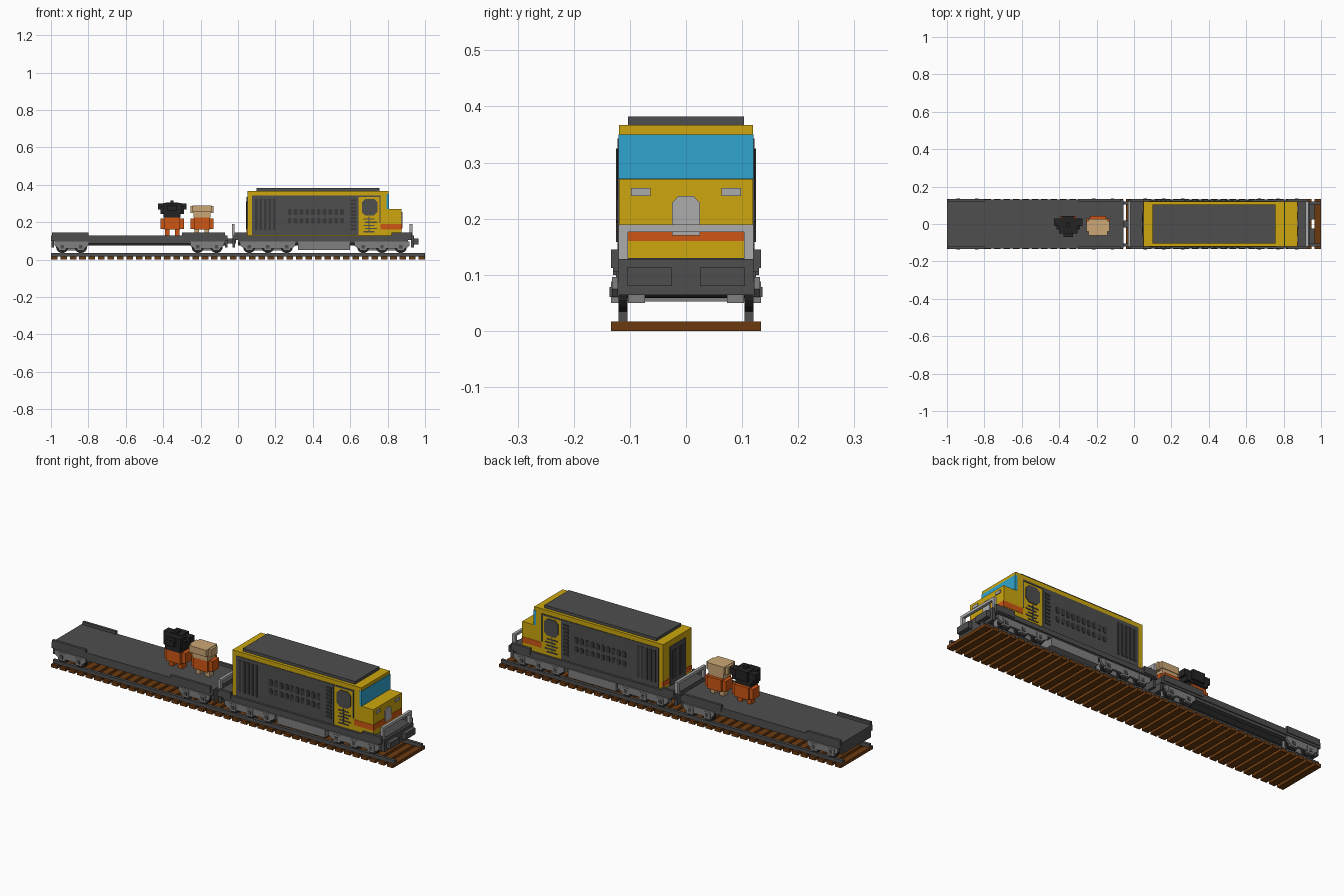
import bpy, bmesh, math

cube = bpy.data.objects.get("Cube")
if cube:
    bpy.data.objects.remove(cube, do_unlink=True)


def material(name, rgb):
    lin = [((c / 255 + 0.055) / 1.055) ** 2.4 for c in rgb]
    m = bpy.data.materials.new(name)
    m.use_nodes = True
    m.diffuse_color = (*lin, 1)
    m.node_tree.nodes["Principled BSDF"].inputs["Base Color"].default_value = (*lin, 1)
    return m


DARK = material("dark grey", (78, 78, 78))
VENT = material("charcoal", (58, 58, 58))
MID = material("mid grey", (128, 128, 128))
LIGHT = material("light grey", (172, 172, 172))
YELLOW = material("yellow", (205, 167, 14))
ORANGE = material("orange", (206, 86, 20))
BLUE = material("glass blue", (48, 165, 205))
BROWN = material("brown", (108, 58, 16))
BLACK = material("black", (36, 36, 36))
TAN = material("tan", (204, 167, 118))


def finish(name, bm, mat):
    bmesh.ops.recalc_face_normals(bm, faces=bm.faces[:])
    me = bpy.data.meshes.new(name)
    bm.to_mesh(me)
    bm.free()
    me.materials.append(mat)
    ob = bpy.data.objects.new(name, me)
    bpy.context.collection.objects.link(ob)
    return ob


def boxes(name, mat, *specs):
    """One object made of boxes, each (x0, x1, y0, y1, z0, z1)."""
    bm = bmesh.new()
    for x0, x1, y0, y1, z0, z1 in specs:
        vs = bmesh.ops.create_cube(bm, size=1)["verts"]
        for v in vs:
            v.co.x = x1 if v.co.x > 0 else x0
            v.co.y = y1 if v.co.y > 0 else y0
            v.co.z = z1 if v.co.z > 0 else z0
    return finish(name, bm, mat)


def both(x0, x1, y0, y1, z0, z1):
    """A box and its mirror across y = 0."""
    return [(x0, x1, y0, y1, z0, z1), (x0, x1, -y1, -y0, z0, z1)]


def extrude(name, mat, pts, y0, y1, axis="y"):
    """Extrude a flat outline along y (points are x, z) or x (points are y, z)."""
    bm = bmesh.new()
    co = (lambda p, d: (p[0], d, p[1])) if axis == "y" else (lambda p, d: (d, p[0], p[1]))
    a = [bm.verts.new(co(p, y0)) for p in pts]
    b = [bm.verts.new(co(p, y1)) for p in pts]
    bm.faces.new(a)
    bm.faces.new(b[::-1])
    for i in range(len(pts)):
        j = (i + 1) % len(pts)
        bm.faces.new((a[i], a[j], b[j], b[i]))
    return finish(name, bm, mat)


def wheels(name, xs):
    bm = bmesh.new()
    for x in xs:
        for y, r, d in ((0.112, 0.033, 0.016), (-0.112, 0.033, 0.016), (0, 0.009, 0.21)):
            vs = bmesh.ops.create_cone(bm, cap_ends=True, segments=16, radius1=r, radius2=r, depth=d)["verts"]
            for v in vs:
                v.co = (v.co.x + x, v.co.z + y, v.co.y + 0.068)
    return finish(name, bm, BLACK)


def bogie(name, cx, half, axles):
    # side frames, axle boxes, cross beam and wheels
    xs = [cx + a for a in axles]
    for s, side in ((1, "left"), (-1, "right")):
        pts = [(cx - half, 0.096), (cx - half, 0.075), (cx - half + 0.02, 0.06),
               (cx + half - 0.02, 0.06), (cx + half, 0.075), (cx + half, 0.096)]
        extrude(f"{name}_frame_{side}", MID, pts, s * 0.121, s * 0.132)
    boxes(name + "_axle_boxes", MID, *[b for x in xs for b in both(x - 0.02, x + 0.02, 0.12, 0.134, 0.05, 0.088)])
    boxes(name + "_bearings", DARK, *[b for x in xs for b in both(x - 0.009, x + 0.009, 0.13, 0.136, 0.06, 0.078)])
    boxes(name + "_bolster", MID, *both(cx - half + 0.02, cx + half - 0.02, 0.073, 0.103, 0.05, 0.096))
    boxes(name + "_pivot", DARK, (cx - 0.03, cx + 0.03, -0.08, 0.08, 0.07, 0.105))
    wheels(name + "_wheels", xs)


# Track: sleepers and rails
step = (2 - 0.035) / 39
boxes("sleepers", BROWN, *[(-1 + i * step, -0.965 + i * step, -0.134, 0.134, 0, 0.017) for i in range(40)])
boxes("rails", DARK, *both(-1, 1, 0.104, 0.12, 0.016, 0.035))

# Flat wagon
boxes("wagon_deck", DARK, (-1, -0.055, -0.13, 0.13, 0.1, 0.13))
boxes("wagon_sills", DARK, *both(-0.98, -0.07, 0.1, 0.125, 0.085, 0.101))
boxes("wagon_centre_beam", BLACK, (-0.98, -0.07, -0.04, 0.04, 0.075, 0.101))
boxes("wagon_end_beams", DARK, (-0.998, -0.985, -0.12, 0.12, 0.066, 0.128),
      (-0.07, -0.056, -0.12, 0.12, 0.066, 0.128))
boxes("wagon_corner_plates", DARK, *both(-0.995, -0.8, 0.12, 0.134, 0.112, 0.145),
      *both(-0.3, -0.07, 0.12, 0.134, 0.112, 0.145))
bogie("wagon_rear_bogie", -0.89, 0.09, (-0.05, 0.05))
bogie("wagon_front_bogie", -0.165, 0.09, (-0.05, 0.05))
boxes("coupling", DARK, (-0.07, -0.01, -0.02, 0.02, 0.085, 0.112))

# Locomotive underframe
boxes("loco_deck", DARK, (-0.03, 0.93, -0.13, 0.13, 0.105, 0.13))
boxes("loco_sills", DARK, *both(0.0, 0.91, 0.1, 0.125, 0.09, 0.106))
boxes("loco_centre_beam", BLACK, (0.0, 0.91, -0.05, 0.05, 0.075, 0.106))
boxes("loco_end_beams", DARK, (-0.03, -0.015, -0.12, 0.12, 0.066, 0.128),
      (0.925, 0.942, -0.12, 0.12, 0.064, 0.128))
boxes("loco_corner_plates", DARK, *both(-0.02, 0.05, 0.12, 0.134, 0.112, 0.145),
      *both(0.82, 0.93, 0.12, 0.134, 0.112, 0.145))
boxes("buffers", DARK, *both(0.94, 0.965, 0.025, 0.105, 0.08, 0.113))
boxes("fuel_tank", MID, (0.32, 0.6, -0.13, 0.13, 0.052, 0.096))
bogie("loco_rear_bogie", 0.16, 0.148, (-0.1, 0, 0.1))
bogie("loco_front_bogie", 0.77, 0.148, (-0.1, 0, 0.1))

# End railings
for name, x in (("rear_railing", -0.033), ("front_railing", 0.918)):
    boxes(name, LIGHT, *both(x, x + 0.015, 0.103, 0.12, 0.128, 0.19),
          (x, x + 0.015, -0.12, 0.12, 0.176, 0.19))

# Locomotive body with short nose
extrude("loco_body", YELLOW, [(0.05, 0.13), (0.875, 0.13), (0.875, 0.27), (0.805, 0.27),
                              (0.805, 0.367), (0.05, 0.367)], -0.119, 0.119)
boxes("roof_plate", DARK, (0.1, 0.757, -0.103, 0.103, 0.366, 0.382))
boxes("windscreen", BLUE, (0.795, 0.808, -0.12, 0.12, 0.271, 0.35))
boxes("nose_stripe", ORANGE, (0.762, 0.8765, -0.1205, 0.1205, 0.16, 0.19))
boxes("headlights", LIGHT, *both(0.874, 0.879, 0.063, 0.098, 0.24, 0.255))
extrude("nose_door", LIGHT, [(-0.025, 0.17), (0.025, 0.17), (0.025, 0.228), (0.014, 0.24),
                             (-0.014, 0.24), (-0.025, 0.228)], 0.874, 0.88, "x")

# Rear end panel
boxes("rear_stripe", ORANGE, (0.0485, 0.06, -0.119, 0.119, 0.145, 0.17))
boxes("rear_door", DARK, (0.046, 0.055, -0.065, 0.065, 0.13, 0.335))
boxes("rear_door_slats", VENT, *both(0.043, 0.048, 0.012, 0.05, 0.16, 0.31))

# Engine side panels and cab door surround
boxes("engine_panels", DARK, *both(0.075, 0.645, 0.117, 0.122, 0.132, 0.343),
      *both(0.645, 0.762, 0.117, 0.122, 0.335, 0.343),
      *both(0.756, 0.762, 0.117, 0.122, 0.195, 0.343))
slots = [b for i in range(5) for b in both(0.09 + i * 0.024, 0.104 + i * 0.024, 0.12, 0.125, 0.158, 0.325)]
boxes("tall_slots", VENT, *slots)
slots = [b for i in range(9) for b in both(0.602, 0.632, 0.12, 0.125, 0.158 + i * 0.019, 0.17 + i * 0.019)]
boxes("slat_column", VENT, *slots)
for s, side in ((1, "left"), (-1, "right")):
    # rows of cut-cornered vents
    for row, z0, z1 in (("lower", 0.193, 0.222), ("upper", 0.238, 0.272)):
        for i in range(10):
            x, w, c = 0.277 + i * 0.031, 0.01, 0.005
            pts = [(x - w, z0 + c), (x - w + c, z0), (x + w - c, z0), (x + w, z0 + c),
                   (x + w, z1 - c), (x + w - c, z1), (x - w + c, z1), (x - w, z1 - c)]
            extrude(f"{row}_vent_{side}_{i}", VENT, pts, s * 0.12, s * 0.125)
    # cab side window
    x0, x1, z0, z1, c = 0.663, 0.745, 0.236, 0.325, 0.018
    pts = [(x0 + c, z0), (x1 - c, z0), (x1, z0 + c), (x1, z1 - c),
           (x1 - c, z1), (x0 + c, z1), (x0, z1 - c), (x0, z0 + c)]
    extrude(f"cab_window_{side}", DARK, pts, s * 0.117, s * 0.123)
steps = [b for i in range(5) for b in both(0.67 + 0.01 * (i % 2), 0.73 + 0.012 * (i % 2), 0.117, 0.122,
                                           0.146 + i * 0.017, 0.152 + i * 0.017)]
boxes("cab_steps", DARK, *steps, *both(0.697, 0.703, 0.117, 0.122, 0.146, 0.23))


# Crew figures on the wagon
def figure(name, cx, skin, leg):
    boxes(name + "_legs", leg, *[(cx + s * 0.027 - 0.012, cx + s * 0.027 + 0.012, -0.02, 0.015, 0.129, 0.17)
                                 for s in (-1, 1)])
    boxes(name + "_torso", ORANGE, (cx - 0.042, cx + 0.042, -0.04, 0.042, 0.162, 0.226))
    boxes(name + "_arms", ORANGE, *[(cx + s * 0.051 - 0.011, cx + s * 0.051 + 0.011, -0.025, 0.03, 0.165, 0.22)
                                    for s in (-1, 1)])
    boxes(name + "_head", skin, (cx - 0.045, cx + 0.045, -0.045, 0.025, 0.224, 0.262))


figure("dark_haired_crew", -0.352, BLACK, ORANGE)
boxes("dark_hair", BLACK, *[(-0.352 - w, -0.352 + w, y0, y1, z0, z1) for w, y0, y1, z0, z1 in
                            ((0.062, -0.03, 0.03, 0.245, 0.285), (0.076, -0.01, 0.03, 0.268, 0.3),
                             (0.05, -0.05, 0.0, 0.25, 0.302), (0.025, -0.07, -0.02, 0.26, 0.292),
                             (0.008, -0.02, 0.01, 0.3, 0.317), (0.035, -0.02, 0.042, 0.255, 0.306))])
figure("tan_haired_crew", -0.193, TAN, TAN)
boxes("tan_hair", TAN, *[(-0.193 - w, -0.193 + w, y0, y1, z0, z1) for w, y0, y1, z0, z1 in
                         ((0.062, -0.04, 0.015, 0.248, 0.288), (0.05, -0.062, 0.028, 0.255, 0.29))])
